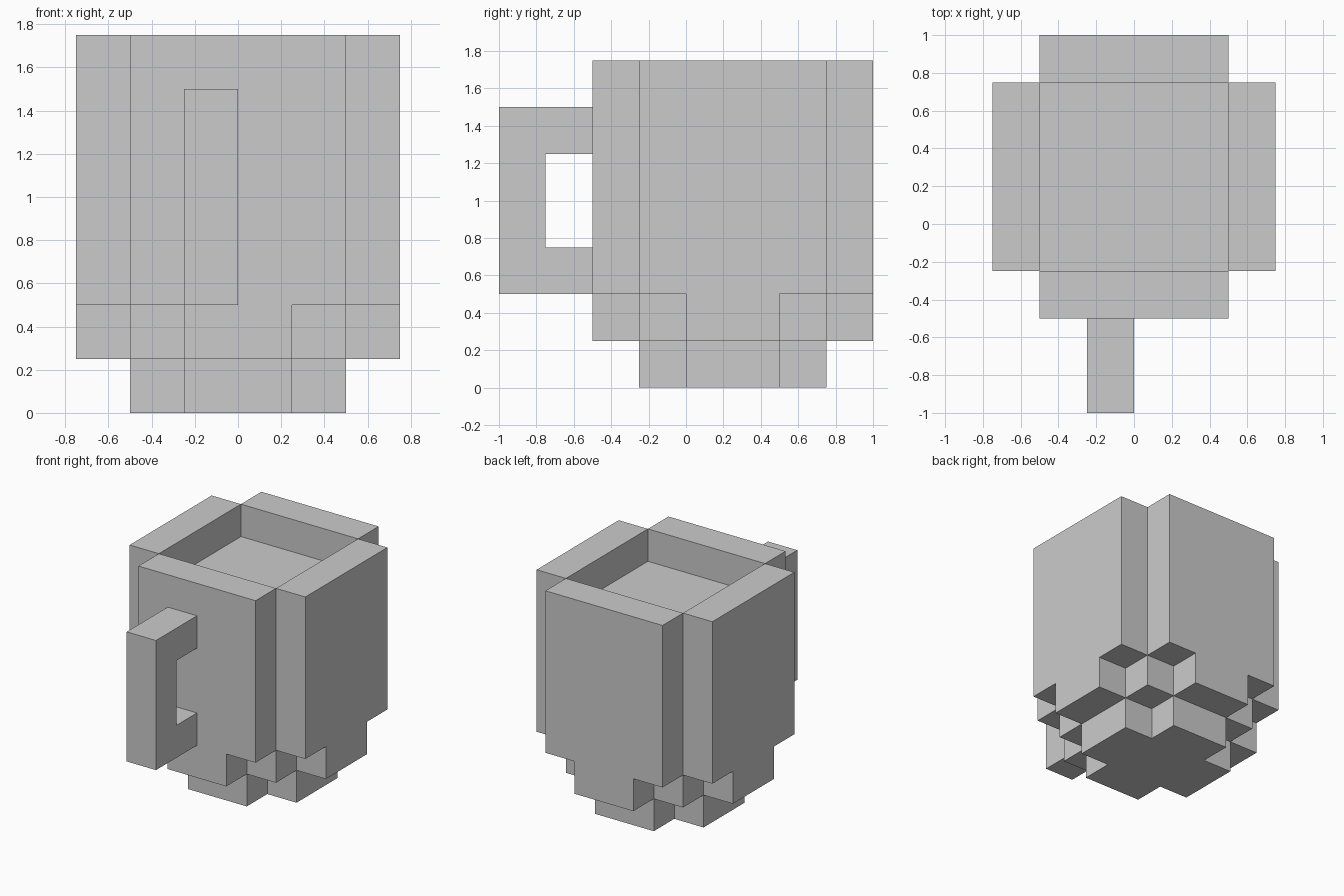
import bpy, bmesh
from math import pi
from mathutils import Matrix, Vector

if "Cube" in bpy.data.objects:
    bpy.data.objects.remove(bpy.data.objects["Cube"])

U = 0.25                          # block size
CENTRE = Vector((0, U, 0))        # axis of the mug body


def prism(name, points, direction, matrix=Matrix.Identity(4)):
    """Extrude a flat outline (in block units) into a solid."""
    bm = bmesh.new()
    face = bm.faces.new([bm.verts.new(Vector(p) * U) for p in points])
    ext = bmesh.ops.extrude_face_region(bm, geom=[face], use_keep_orig=True)
    moved = [g for g in ext["geom"] if isinstance(g, bmesh.types.BMVert)]
    bmesh.ops.translate(bm, verts=moved, vec=Vector(direction) * U)
    bmesh.ops.recalc_face_normals(bm, faces=bm.faces)
    bm.transform(matrix)
    mesh = bpy.data.meshes.new(name)
    bm.to_mesh(mesh)
    bm.free()
    obj = bpy.data.objects.new(name, mesh)
    bpy.context.collection.objects.link(obj)
    return obj


# Four wall panels, each stepped in at the bottom corners
panel = [(-2, 2), (-1, 2), (-1, 1), (1, 1), (1, 2), (2, 2), (2, 7), (-2, 7)]
for i, side in enumerate(("front", "right", "back", "left")):
    turn = Matrix.Translation(CENTRE) @ Matrix.Rotation(i * pi / 2, 4, 'Z')
    prism(side + "_wall", [(x, -3, z) for x, z in panel], (0, 1, 0), turn)

# Solid filling, its top one block below the rim
square = [(-2, -2), (2, -2), (2, 2), (-2, 2)]
prism("filling", [(x, y, 1) for x, y in square], (0, 0, 5), Matrix.Translation(CENTRE))

# Foot: a square with its corner blocks removed
quarter = [(2, -1), (2, 1), (1, 1)]
foot = []
for i in range(4):
    for x, y in quarter:
        for _ in range(i):
            x, y = -y, x
        foot.append((x, y, 0))
prism("foot", foot, (0, 0, 1), Matrix.Translation(CENTRE))

# C-shaped handle on the front
handle = [(-2, 2), (-4, 2), (-4, 6), (-2, 6), (-2, 5), (-3, 5), (-3, 3), (-2, 3)]
prism("handle", [(-1, y, z) for y, z in handle], (1, 0, 0))
